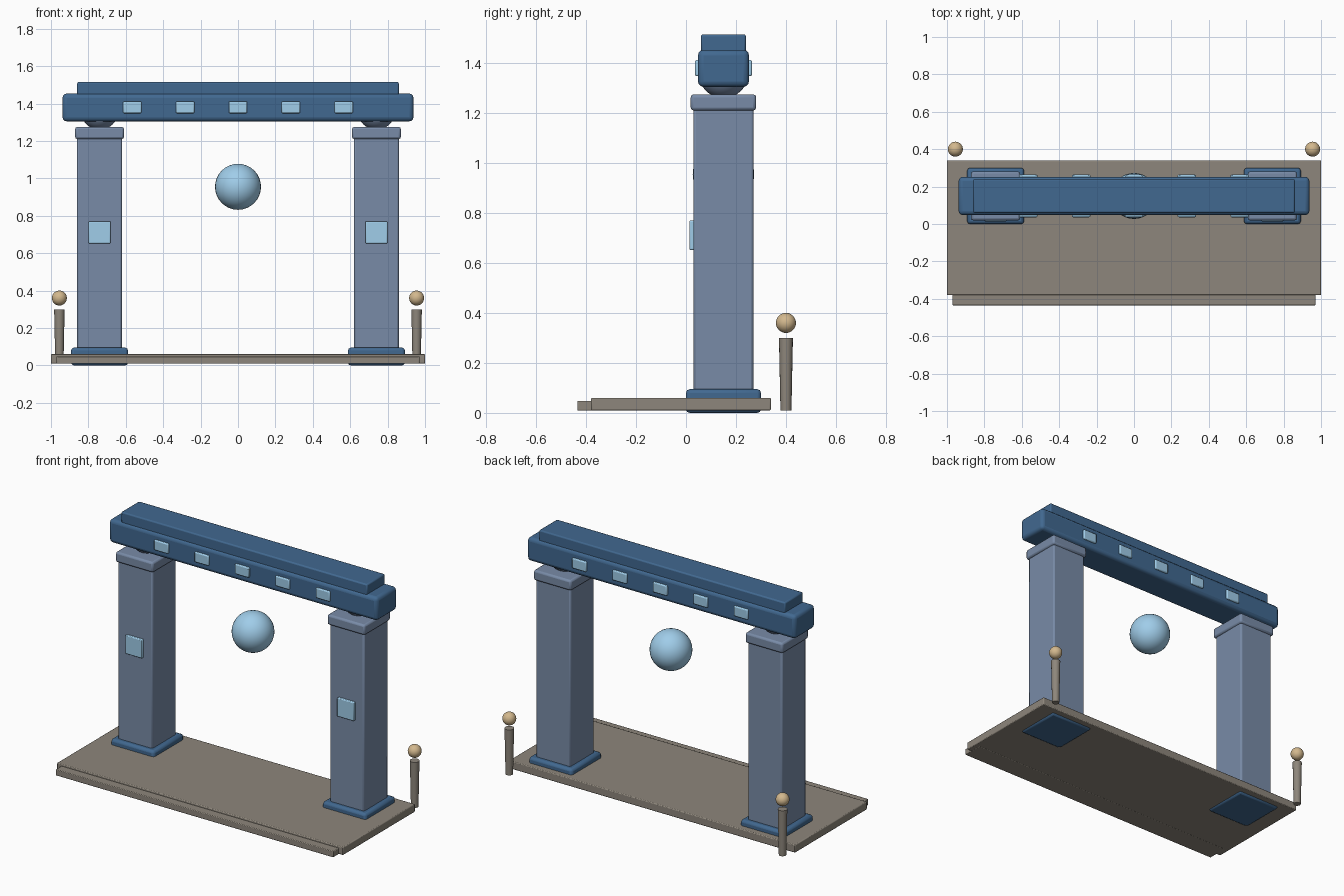
import bpy

if "Cube" in bpy.data.objects:
    bpy.data.objects.remove(bpy.data.objects["Cube"])

def material(name, rgb):
    m = bpy.data.materials.new(name)
    m.diffuse_color = (*rgb, 1)
    m.use_nodes = True
    m.node_tree.nodes["Principled BSDF"].inputs["Base Color"].default_value = m.diffuse_color
    return m

STONE = material("stone", (.27, .24, .20))
SLATE = material("slate", (.19, .26, .39))
BLUE = material("blue", (.053, .14, .28))
GLOW = material("glow", (.35, .61, .82))
SAND = material("sand", (.65, .48, .27))

def finish(ob, name, mat):
    ob.name = name
    ob.data.materials.append(mat)
    bpy.ops.object.shade_smooth_by_angle()
    return ob

def box(name, x, y, z, mat, bevel=0.008, segments=2):
    """Bevelled box from (min, max) ranges on each axis."""
    bpy.ops.mesh.primitive_cube_add(size=1, location=[sum(r) / 2 for r in (x, y, z)])
    ob = bpy.context.object
    ob.scale = [r[1] - r[0] for r in (x, y, z)]
    bpy.ops.object.transform_apply(location=False, rotation=False, scale=True)
    b = ob.modifiers.new("bevel", 'BEVEL')
    b.width, b.segments = bevel, segments
    return finish(ob, name, mat)

def ball(name, loc, r, mat):
    bpy.ops.mesh.primitive_uv_sphere_add(segments=32, ring_count=16, radius=r, location=loc)
    return finish(bpy.context.object, name, mat)

def around(c, half):
    return (c - half, c + half)

# Platform and front step
box("platform", (-1, 1), (-.38, .34), (.01, .06), STONE, .005)
box("front_step", (-.97, .97), (-.435, -.30), (.009, .048), STONE, .004)

for s, side in ((-1, "left"), (1, "right")):
    # Pillar with foot, cap, bearing and front inlay
    x = s * .74
    box(side + "_pillar_foot", around(x, .152), around(.15, .15), (0, .095), BLUE, .015)
    box(side + "_pillar", around(x, .12), around(.15, .12), (.05, 1.22), SLATE, .01)
    box(side + "_pillar_cap", around(x, .131), around(.15, .131), (1.21, 1.275), SLATE, .012)
    ball(side + "_bearing", (x, .15, 1.36), .1, SLATE)
    box(side + "_pillar_inlay", around(x, .059), (.014, .04), (.652, .77), GLOW, .005)
    # Rear lamp post
    bpy.ops.mesh.primitive_cone_add(vertices=16, radius1=.022, radius2=.028,
                                    depth=.29, location=(s * .955, .40, .155))
    finish(bpy.context.object, side + "_lamp_post", STONE)
    ball(side + "_lamp", (s * .955, .40, .36), .04, SAND)

# Lintel and its upper course
box("lintel", (-.938, .938), (.048, .252), (1.305, 1.453), BLUE, .022, 3)
box("lintel_top", (-.86, .86), (.06, .24), (1.44, 1.515), BLUE, .008)

# Lintel tiles, front and back
for i in range(-2, 3):
    for face, y in (("front", (.036, .06)), ("back", (.24, .264))):
        box(face + "_tile", around(i * .2825, .049), y, (1.348, 1.412), GLOW, .006)

# Floating orb
ball("orb", (0, .15, .955), .123, GLOW)
